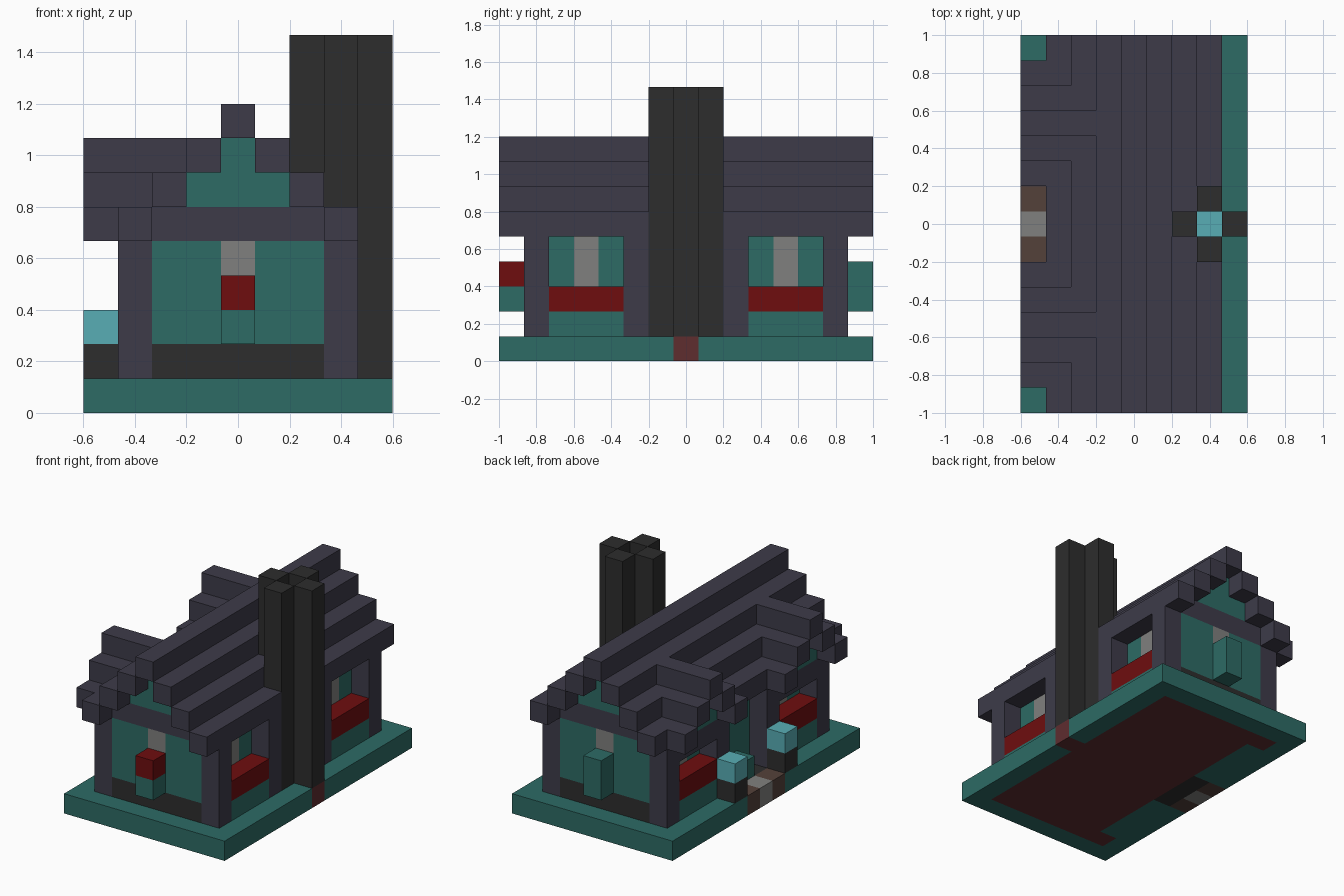
import bpy
import bmesh
from mathutils import Matrix, Vector

U = 2 / 15          # size of one block
NX, NY = 9, 15      # footprint in blocks

cube = bpy.data.objects.get("Cube")
if cube:
    bpy.data.objects.remove(cube, do_unlink=True)


def material(name, hex_code):
    """Flat material from an sRGB hex colour."""
    def linear(c):
        return c / 12.92 if c <= 0.04045 else ((c + 0.055) / 1.055) ** 2.4
    rgb = [linear(v / 255) for v in bytes.fromhex(hex_code)]
    mat = bpy.data.materials.new(name)
    mat.use_nodes = True
    mat.diffuse_color = (*rgb, 1)
    node = mat.node_tree.nodes["Principled BSDF"]
    node.inputs["Base Color"].default_value = (*rgb, 1)
    node.inputs["Roughness"].default_value = 0.9
    return mat


teal = material("teal", "2D6B65")
slate = material("slate", "3D3B49")
charcoal = material("charcoal", "2D2D2D")
red = material("red", "6E0D0F")
grey = material("grey", "80807E")
aqua = material("aqua", "58AEB5")
brown = material("brown", "54413A")
brick = material("brick", "5E2D2F")


def blocks(name, mat, boxes, mirror=False):
    """One object from boxes (x0, x1, y0, y1, z0, z1) in blocks;
    mirror repeats every box at the back."""
    boxes = list(boxes)
    if mirror:
        boxes += [(a, b, NY - d, NY - c, e, f) for a, b, c, d, e, f in boxes]
    bm = bmesh.new()
    for x0, x1, y0, y1, z0, z1 in boxes:
        size = Vector((x1 - x0, y1 - y0, z1 - z0)) * U
        mid = Vector(((x0 + x1 - NX) / 2, (y0 + y1 - NY) / 2, (z0 + z1) / 2)) * U
        bmesh.ops.create_cube(bm, size=1, matrix=Matrix.Translation(mid) @ Matrix.Diagonal((*size, 1)))
    mesh = bpy.data.meshes.new(name)
    bm.to_mesh(mesh)
    bm.free()
    mesh.materials.append(mat)
    obj = bpy.data.objects.new(name, mesh)
    bpy.context.collection.objects.link(obj)


# Ground layer: lawn border, brick floor and path
blocks("lawn", teal, [(0, 9, 0, 1, 0, 1), (8, 9, 1, 7, 0, 1),
                      (0, 1, 1, 6, 0, 1), (1, 2, 2, 6, 0, 1)], True)
blocks("floor", brick, [(2, 8, 1, 14, 0, 1), (8, 9, 7, 8, 0, 1),
                        (1, 2, 1, 2, 0, 1), (1, 2, 13, 14, 0, 1)])
blocks("threshold", charcoal, [(1, 2, 6, 9, 0, 1)])
blocks("path_edge", brown, [(0, 1, 6, 7, 0, 1)], True)
blocks("path_centre", grey, [(0, 1, 7, 8, 0, 1)])

# Timber frame
blocks("posts", slate, [(x, x + 1, y, y + 1, 1, 5) for x in (1, 7) for y in (1, 5)], True)
blocks("gable_beam", slate, [(2, 7, 1, 2, 5, 6)], True)
blocks("dormer_beam", slate, [(1, 2, 2, 5, 4, 5)], True)

# End walls with a central window
blocks("end_wall_footing", charcoal, [(2, 7, 1, 2, 1, 2)], True)
blocks("end_wall", teal, [(2, 4, 1, 2, 2, 5), (5, 7, 1, 2, 2, 5), (4, 5, 1, 2, 2, 3)], True)
blocks("end_window", grey, [(4, 5, 1, 2, 3, 5)], True)
blocks("end_gable", teal, [(3, 6, 1, 2, 6, 7), (4, 5, 1, 2, 7, 8)], True)
blocks("front_planter", teal, [(4, 5, 0, 1, 2, 3)])
blocks("front_flowers", red, [(4, 5, 0, 1, 3, 4)])
blocks("back_shrub", teal, [(4, 5, 14, 15, 2, 4)])

# Recessed long walls, windows and flower boxes
for side, inner, outer, top in (("entrance", 2, 1, 6), ("chimney", 6, 7, 5)):
    a, b = inner, inner + 1
    blocks(side + "_wall", teal, [(a, b, 2, 3, 1, top), (a, b, 4, 7, 1, top),
                                  (a, b, 3, 4, 1, 3), (a, b, 3, 4, 5, 6)], True)
    blocks(side + "_window", grey, [(a, b, 3, 4, 3, 5)], True)
    blocks(side + "_planter", teal, [(outer, outer + 1, 2, 5, 1, 2)], True)
    blocks(side + "_flowers", red, [(outer, outer + 1, 2, 5, 2, 3)], True)

# Entrance: door wall, low block and two lamps
blocks("door_wall", teal, [(2, 3, 7, 8, 1, 6)])
blocks("door_block", teal, [(1, 2, 7, 8, 1, 2)])
blocks("lamp_base", charcoal, [(0, 1, 5, 6, 1, 2)], True)
blocks("lamp_light", aqua, [(0, 1, 5, 6, 2, 3)], True)

# Stepped main roof, open around the chimney
blocks("ridge", slate, [(4, 5, 0, 15, 8, 9)])
blocks("upper_roof", slate, [(x, x + 1, 0, 15, 7, 8) for x in (3, 5)])
blocks("middle_roof", slate, [(2, 3, 0, 7.5, 6, 7), (6, 7, 0, 7, 6, 7)], True)
blocks("lower_roof", slate, [(1, 2, 0, 2, 5, 6), (1, 2, 5, 7.5, 5, 6),
                             (7, 8, 0, 6, 5, 6)], True)

# Two stepped dormers over the entrance side
blocks("dormer_roof", slate, [(0, 1, 1, 2, 5, 6), (0, 1, 5, 6, 5, 6),
                              (0, 2, 2, 3, 6, 7), (0, 2, 4, 5, 6, 7),
                              (0, 3, 3, 4, 7, 8)], True)
blocks("dormer_gable", teal, [(1, 2, 2, 5, 5, 6), (1, 2, 3, 4, 6, 7)], True)

# Chimney of four shafts around a glowing flue
blocks("chimney", charcoal, [(x, x + 1, y, y + 1, 1, 11)
                             for x, y in ((6, 7), (8, 7), (7, 6), (7, 8))])
blocks("hearth_glow", aqua, [(7, 8, 7, 8, 1, 2)])
